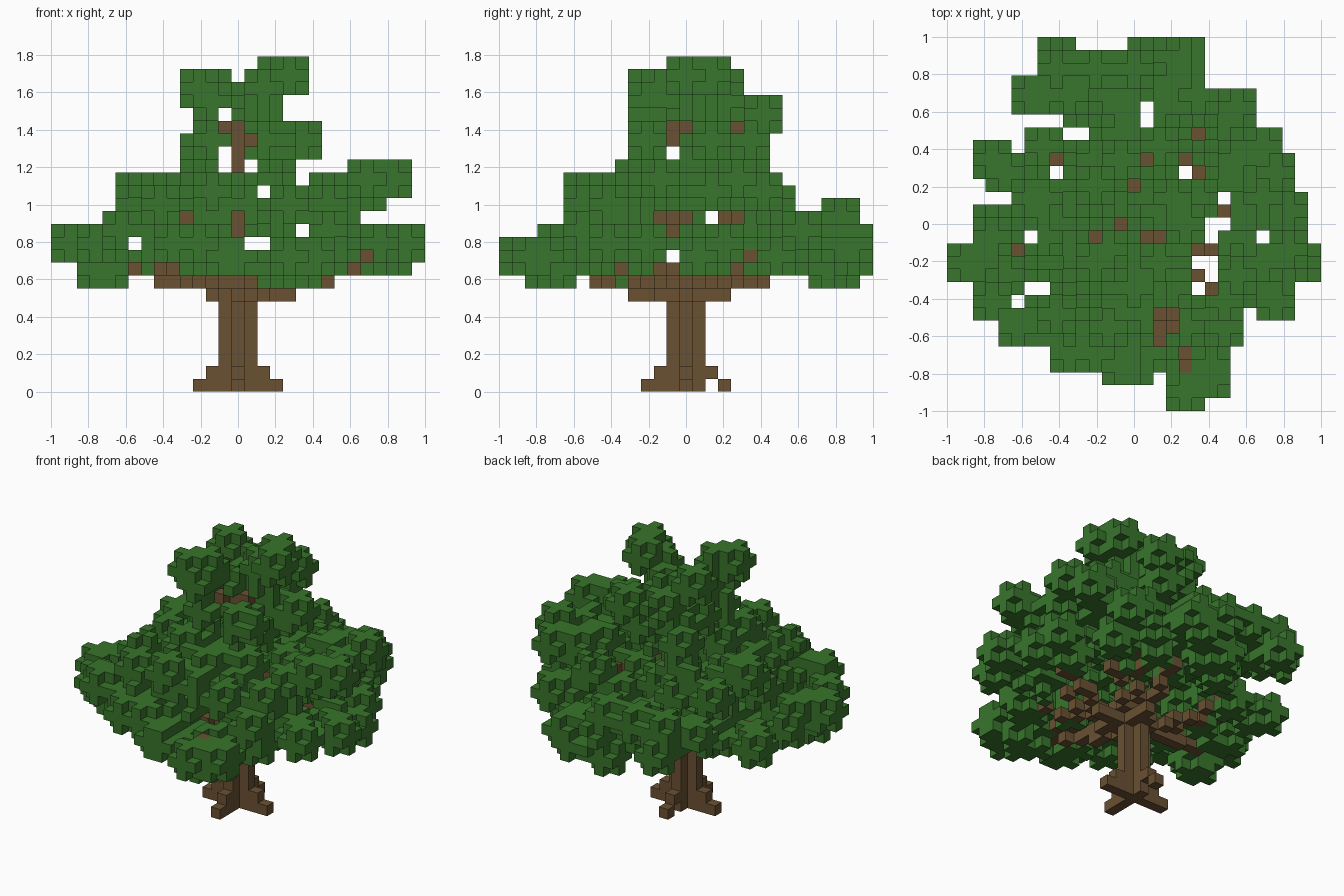
import bpy, bmesh, math, random
from itertools import product

random.seed(11)
N = 29                      # cells along the longest side
V = 2 / N                   # cell size
MID = N // 2

old = bpy.data.objects.get("Cube")
if old:
    bpy.data.objects.remove(old)


def make_material(name, color):
    mat = bpy.data.materials.new(name)
    mat.use_nodes = True
    mat.diffuse_color = color
    mat.node_tree.nodes["Principled BSDF"].inputs["Base Color"].default_value = color
    return mat


def outline(first, runs):
    """Expand (repeat, start, end, ...) runs into a set of (position, row) cells."""
    cells, row = set(), first
    for repeat, *edges in runs:
        for _ in range(repeat):
            for a, b in zip(edges[::2], edges[1::2]):
                cells.update((i, row) for i in range(a, b))
            row += 1
    return cells


def distance_sq(a, b):
    return sum((p - q) ** 2 for p, q in zip(a, b))


# Trunk: a cross-shaped column that thins out into the crown
wood = set()
for z in range(21):
    for dx, dy in ((0, 0), (1, 0), (-1, 0), (0, 1), (0, -1)):
        if z < 9 or (dx, dy) == (0, 0):
            wood.add((MID + dx, MID + dy, z))

# Roots
for dx, dy in ((1, 0), (-1, 0), (0, 1), (0, -1)):
    for dist, z in ((2, 1), (2, 0), (3, 0)):
        if not (dy == 1 and (dist, z) == (2, 0)):
            wood.add((MID + dx * dist, MID + dy * dist, z))


def branch(x1, y1, z1, z0):
    """Grow from the trunk at height z0, curving upward to the end cell."""
    steps = max(abs(x1 - MID), abs(y1 - MID), abs(z1 - z0))
    for s in range(steps + 1):
        t = s / steps
        wood.add((round(MID + (x1 - MID) * t), round(MID + (y1 - MID) * t),
                  round(z0 + (z1 - z0) * t * t)))


# Branches: lower ring, middle ring, then the four top lobes
for end in ((24, 15, 10, 7), (20, 9, 9, 7), (20, 12, 9, 7), (16, 5, 9, 7), (18, 3, 11, 8),
            (16, 22, 9, 7), (19, 21, 10, 7), (8, 19, 10, 7), (5, 12, 9, 8), (8, 8, 9, 8),
            (21, 19, 10, 8), (6, 16, 10, 8)):
    branch(*end)
for end in ((17, 9, 11, 9), (19, 18, 13, 12), (19, 12, 13, 12), (10, 13, 13, 12),
            (10, 18, 14, 12), (16, 15, 16, 14), (14, 17, 17, 15)):
    branch(*end)
for end in ((17, 15, 23, 20), (12, 12, 22, 19), (12, 17, 22, 19), (15, 19, 21, 18)):
    branch(*end)

# Canopy outlines: across the width, across the depth, and in plan
WIDTH = outline(8, [(1, 2, 6, 13, 21), (1, 2, 28), (3, 0, 29), (1, 4, 24), (1, 5, 26),
                    (1, 5, 28), (1, 5, 19, 20, 28), (1, 10, 19, 23, 28), (2, 10, 21),
                    (1, 11, 21), (1, 11, 18), (1, 10, 18), (1, 10, 20),
                    (1, 10, 14, 15, 20), (1, 16, 20)])
DEPTH = outline(8, [(1, 2, 6, 9, 12, 24, 28), (3, 0, 29), (1, 3, 29), (1, 5, 28),
                    (1, 5, 23, 25, 28), (1, 5, 23), (1, 5, 22), (1, 9, 21), (2, 10, 21),
                    (3, 10, 22), (2, 10, 19), (1, 13, 18)])
PLAN = outline(0, [(1, 17, 20), (1, 17, 22), (1, 12, 16, 17, 22), (2, 8, 22), (2, 4, 23),
                   (1, 2, 23, 24, 27), (1, 2, 27), (1, 2, 27), (2, 0, 29),
                   (1, 0, 29), (3, 2, 28), (1, 5, 28), (1, 3, 27), (2, 2, 27),
                   (1, 2, 5, 6, 26), (1, 6, 26), (1, 9, 24), (2, 5, 24), (1, 5, 20),
                   (2, 7, 20), (1, 7, 10, 14, 20)])

# Openings in the leaves that show a branch or the sky
FRONT_GAPS = outline(9, [(1, 6, 7, 23, 24), (1, 24, 25), (1, 6, 7, 15, 17),
                         (1, 14, 15, 19, 20), (1, 10, 11, 14, 15), (1,), (1, 16, 17), (1,),
                         (1, 13, 16), (1, 13, 15), (1, 14, 16), (2, 13, 14)])
SIDE_GAPS = outline(9, [(1, 12, 14), (1, 13, 14), (1,), (1, 13, 14), (1, 12, 15, 16, 19),
                        (4,), (2, 13, 14), (1, 13, 15)])
TOP_GAPS = outline(3, [(1, 18, 19), (1,), (1, 16, 17), (1, 16, 18), (1, 16, 18),
                       (1, 5, 6), (1, 6, 8, 19, 21), (2, 19, 21), (1, 5, 6, 19, 21),
                       (1, 6, 7, 11, 12, 15, 17, 20, 21, 24, 25), (1, 13, 14, 20, 22),
                       (2, 21, 22), (1, 14, 15), (1, 8, 9, 18, 20), (1, 8, 9, 18, 19),
                       (1,), (1, 9, 11, 19, 20), (2, 15, 16)])


def sight_line(cells):
    """Open the cells ahead of the first piece of wood."""
    for cell in cells:
        if cell in wood:
            return
        opened.add(cell)


opened = set()
for x, z in FRONT_GAPS:
    sight_line((x, y, z) for y in range(N))
for y, z in SIDE_GAPS:
    sight_line((x, y, z) for x in reversed(range(N)))
for x, y in TOP_GAPS:
    sight_line((x, y, z) for z in reversed(range(N)))

# A leaf tuft is a three-cell cube without its corners
TUFT = [d for d in product((-1, 0, 1), repeat=3) if sum(map(abs, d)) < 3]
LOBES = ((17.5, 15), (12, 11.5), (11.5, 17), (15, 20))


def tuft(center):
    return {tuple(c + o for c, o in zip(center, d)) for d in TUFT}


def shadows(cells):
    """Cells a tuft covers when seen along each axis."""
    return ({("w", x, z) for x, y, z in cells} | {("d", y, z) for x, y, z in cells}
            | {("p", x, y) for x, y, z in cells})


def allowed(center):
    x, y, z = center
    radius = math.hypot(x - MID, y - MID)
    if radius < 5.5 and z < 11:               # open space under the crown
        return False
    if z >= 13 and radius > 10 and not (x > 23 or y > 24):
        return False
    if z >= 17 and radius > 7 and x < 23:
        return False
    if z >= 22 and all(math.dist((x, y), lobe) > 2.6 for lobe in LOBES):
        return False
    return all((a, c) in WIDTH and (b, c) in DEPTH and (a, b) in PLAN
               for a, b, c in tuft(center))


# Foliage: clumps around scattered tips, then tufts that close the outlines
candidates = [c for c in product(range(N), range(N), range(8, 26)) if allowed(c)]
random.shuffle(candidates)
tips = []
for c in candidates:
    if all(distance_sq(c, tip) >= 24 for tip in tips):
        tips.append(c)
clumped = [c for c in candidates if any(distance_sq(c, tip) <= 6 for tip in tips)]
centers, seen = [], set()
for pool, needed in ((candidates, 24), (candidates, 18), (clumped, 12), (clumped, 8),
                     (clumped, 5), (clumped, 3), (candidates, 3), (candidates, 1)):
    for c in pool:
        shade = shadows(tuft(c) - opened)
        if len(shade - seen) >= needed:
            centers.append(c)
            seen |= shade
for c in clumped:
    if all(distance_sq(c, other) >= 6 for other in centers):
        centers.append(c)
leaves = set().union(*map(tuft, centers)) - opened - wood
solid = leaves | wood


def build(name, cells, material):
    """Mesh only the faces of the cells that touch open air."""
    bm = bmesh.new()
    verts = {}

    def vert(p):
        if p not in verts:
            verts[p] = bm.verts.new(((p[0] - N / 2) * V, (p[1] - N / 2) * V, p[2] * V))
        return verts[p]

    for cell in sorted(cells):
        for axis, side in product(range(3), (0, 1)):
            beyond = list(cell)
            beyond[axis] += 2 * side - 1
            if tuple(beyond) in solid:
                continue
            ring = []
            for u, w in ((0, 0), (1, 0), (1, 1), (0, 1)):
                p = list(cell)
                p[axis] += side
                p[(axis + 1) % 3] += u
                p[(axis + 2) % 3] += w
                ring.append(vert(tuple(p)))
            bm.faces.new(ring if side else ring[::-1])
    mesh = bpy.data.meshes.new(name)
    bm.to_mesh(mesh)
    bm.free()
    mesh.materials.append(material)
    obj = bpy.data.objects.new(name, mesh)
    bpy.context.collection.objects.link(obj)


build("foliage", leaves, make_material("leaf green", (0.040, 0.178, 0.025, 1)))
build("trunk_and_branches", wood, make_material("bark brown", (0.143, 0.082, 0.032, 1)))
